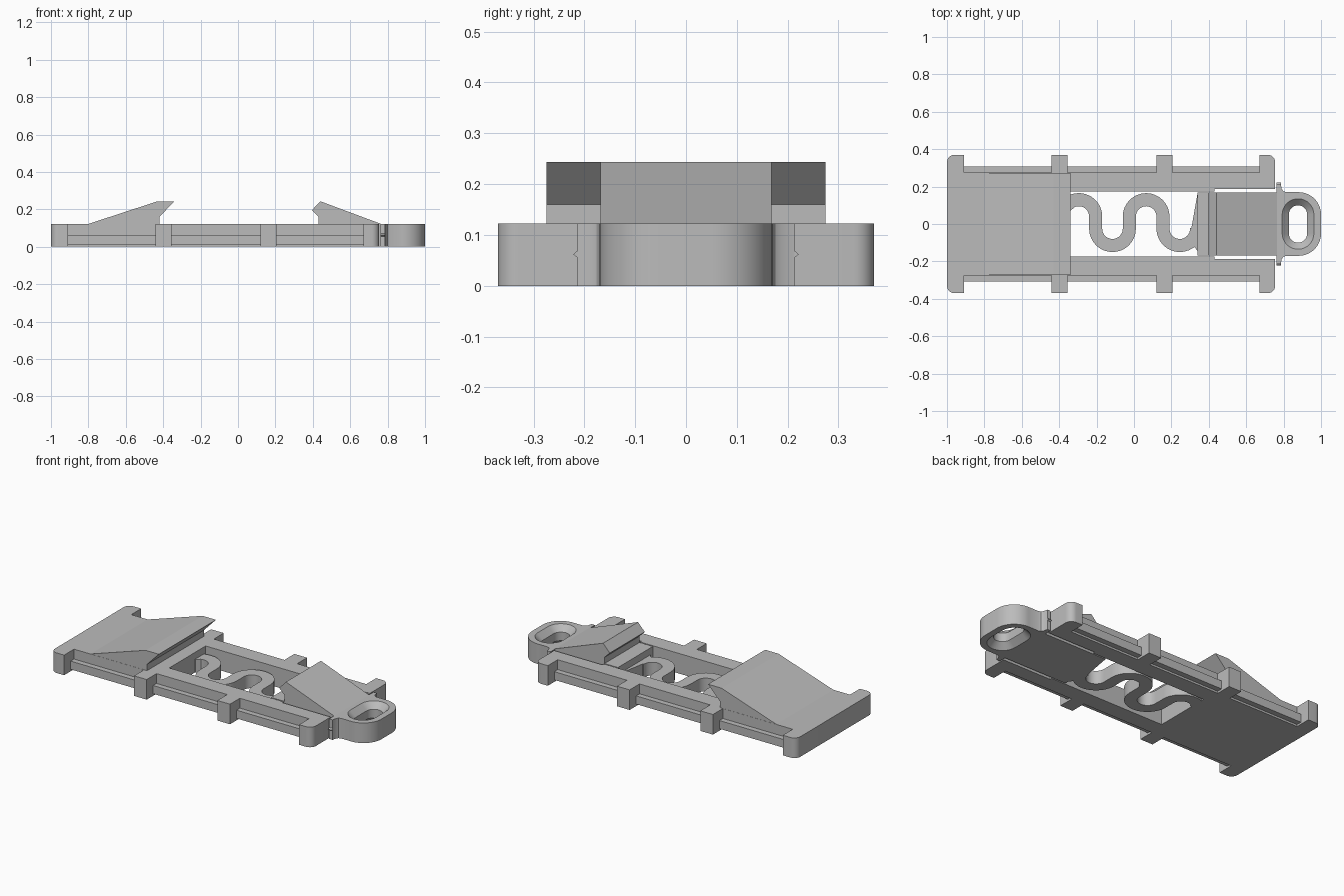
import bpy, bmesh
from math import cos, sin, pi, radians
from mathutils import Vector

if "Cube" in bpy.data.objects:
    bpy.data.objects.remove(bpy.data.objects["Cube"], do_unlink=True)

grey = bpy.data.materials.new("plain grey")
grey.use_nodes = True
colour = (0.5, 0.5, 0.5, 1)
grey.diffuse_color = colour
grey.node_tree.nodes["Principled BSDF"].inputs["Base Color"].default_value = colour

H = 0.122        # plate height
SPRING_H = 0.08  # spring height


def finish(name, bm):
    bmesh.ops.recalc_face_normals(bm, faces=bm.faces)
    mesh = bpy.data.meshes.new(name)
    bm.to_mesh(mesh)
    bm.free()
    mesh.materials.append(grey)
    ob = bpy.data.objects.new(name, mesh)
    bpy.context.collection.objects.link(ob)
    return ob


def loft(name, rings):
    """Skin a stack of equal point rings and cap both ends."""
    bm = bmesh.new()
    loops = [[bm.verts.new(p) for p in ring] for ring in rings]
    n = len(loops[0])
    for a, b in zip(loops, loops[1:]):
        for i in range(n):
            j = (i + 1) % n
            bm.faces.new((a[i], a[j], b[j], b[i]))
    bm.faces.new(loops[0])
    bm.faces.new(loops[-1])
    return finish(name, bm)


def plate(name, pts, lo, hi):
    return loft(name, [[(x, y, z) for x, y in pts] for z in (lo, hi)])


def side_profile(name, pts, half):
    return loft(name, [[(x, y, z) for x, z in pts] for y in (-half, half)])


def arc(cx, cy, r, a0, a1, n=16):
    angles = [radians(a0 + (a1 - a0) * i / n) for i in range(n + 1)]
    return [(cx + r * cos(a), cy + r * sin(a)) for a in angles]


def mirrored(half):
    return half + [(x, -y) for x, y in reversed(half)]


def smooth(ob):
    bpy.ops.object.select_all(action='DESELECT')
    ob.select_set(True)
    bpy.context.view_layer.objects.active = ob
    bpy.ops.object.shade_smooth_by_angle(angle=radians(30))


# Body: end plate and two rails, with pads standing out at each side
EDGE, STEP, R = 0.37, 0.275, 0.04
half = arc(-1 + R, EDGE - R, R, 180, 90, 8) + [(-0.91, EDGE), (-0.91, STEP)]
for x0, x1 in ((-0.44, -0.355), (0.12, 0.205)):
    half += [(x0, STEP), (x0, EDGE), (x1, EDGE), (x1, STEP)]
half += [(0.67, STEP), (0.67, EDGE)] + arc(0.755 - R, EDGE - R, R, 90, 0, 8)
half += [(0.755, 0.188), (0.43, 0.188), (0.43, 0.175), (-0.34, 0.175)]
smooth(plate("body_frame", mirrored(half), 0, H))

# Low ribs along the rails, between the pads
for side, label in ((1, "back"), (-1, "front")):
    for i, (x0, x1) in enumerate(((-0.91, -0.44), (-0.355, 0.12), (0.205, 0.67))):
        a, b = side * (STEP - 0.005), side * 0.308
        plate(f"{label}_rib_{i + 1}", [(x0, a), (x1, a), (x1, b), (x0, b)], 0.012, 0.062)

# Wide hook on the end plate
side_profile("wide_hook", [(-0.8, H), (-0.43, 0.243), (-0.34, 0.243),
                           (-0.42, 0.16), (-0.42, H)], 0.274)

# Sliding tongue with its narrow hook
side_profile("sliding_tongue", [(0.34, 0), (0.765, 0), (0.765, H), (0.44, 0.243),
                                (0.395, 0.195), (0.43, 0.16), (0.43, H), (0.34, H)], 0.168)

# Serpentine spring: a centre path widened to both sides
path = [(-0.36, 0.1)] + arc(-0.295, 0.04, 0.09, 115, 0)
path += arc(-0.115, -0.025, 0.09, 180, 360) + arc(0.065, 0.04, 0.09, 180, 0)
path += arc(0.245, -0.025, 0.09, 180, 360)
left, right = [], []
for i, p in enumerate(path):
    d = Vector(path[min(i + 1, len(path) - 1)]) - Vector(path[max(i - 1, 0)])
    n = Vector((-d.y, d.x)).normalized() * 0.035
    left.append((p[0] + n.x, p[1] + n.y))
    right.append((p[0] - n.x, p[1] - n.y))
smooth(plate("serpentine_spring", left + right[::-1], 0, SPRING_H))
plate("spring_anchor", [(0.345, 0.165), (0.34, 0.165), (0.302, -0.05),
                        (0.32, -0.12), (0.345, -0.15)], 0, SPRING_H)

# Pull handle with shoulder flanges
half = [(0.762, 0.213), (0.785, 0.213), (0.79, 0.188), (0.798, 0.176), (0.812, 0.17)]
half += arc(0.88, 0.05, 0.12, 90, 0)
handle = plate("pull_handle", mirrored(half), 0, H)


# Slot through the handle, flared at top and bottom
def slot_ring(r, half_len, z):
    k = half_len - r
    pts = arc(0.877, k, r, 0, 180) + arc(0.877, -k, r, 180, 360)
    return [(x, y, z) for x, y in pts]


flare = 0.035
cutter = loft("slot_cutter", [slot_ring(0.086, 0.136, -0.001), slot_ring(0.049, 0.1, flare),
                              slot_ring(0.049, 0.1, H - flare), slot_ring(0.086, 0.136, H + 0.001)])
cutter.hide_render = True
cut = handle.modifiers.new("slot", 'BOOLEAN')
cut.operation = 'DIFFERENCE'
cut.solver = 'EXACT'
cut.object = cutter
bpy.context.view_layer.objects.active = handle
handle.select_set(True)
bpy.ops.object.modifier_apply(modifier=cut.name)
bpy.data.objects.remove(cutter, do_unlink=True)
smooth(handle)

# Small pointed detents on the flanges
for side, label in ((1, "back"), (-1, "front")):
    tri = [(0.21, 0.052), (0.222, 0.062), (0.21, 0.072)]
    loft(f"{label}_detent", [[(x, side * y, z) for y, z in tri] for x in (0.762, 0.785)])
